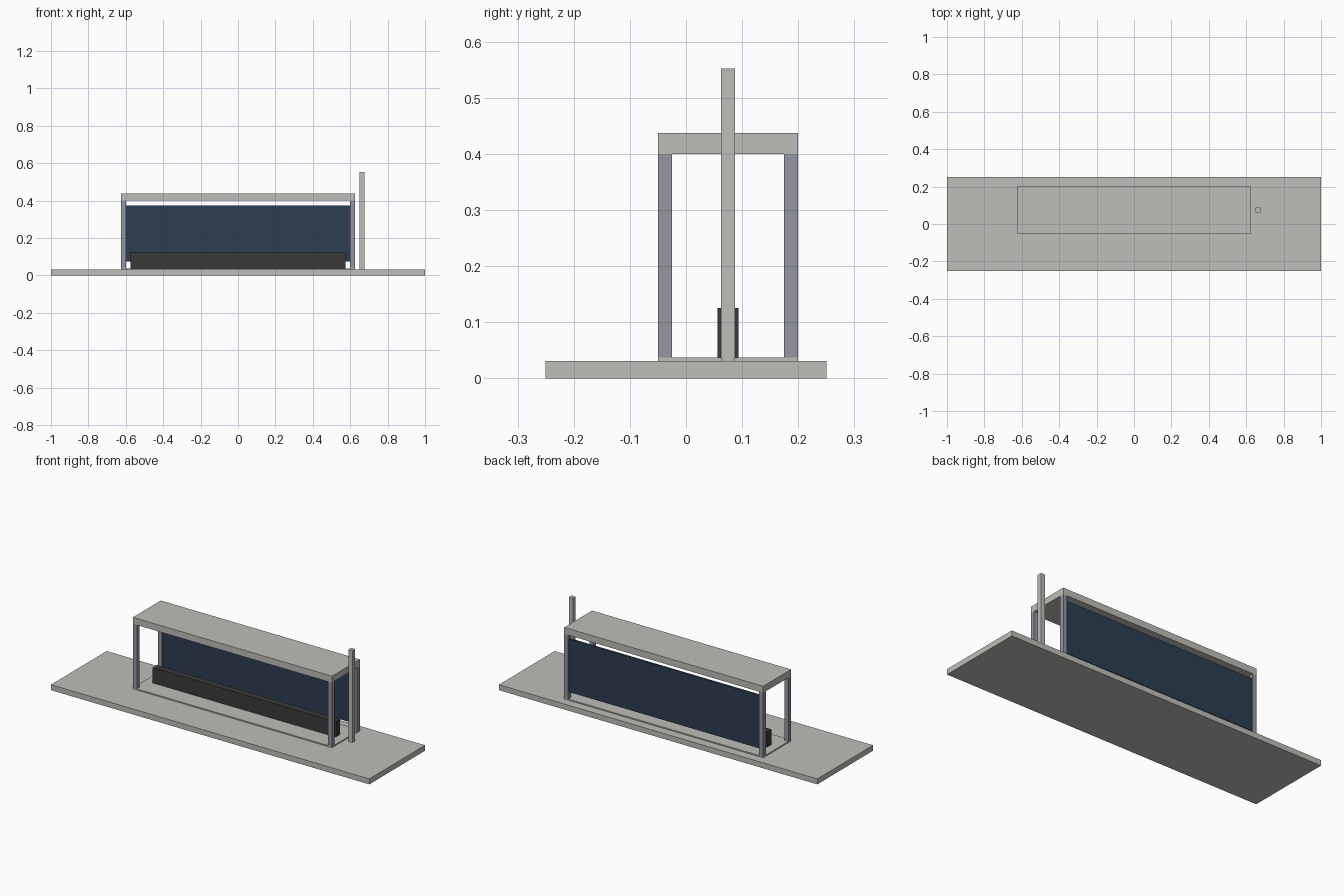
import bpy

cube = bpy.data.objects.get("Cube")
if cube:
    bpy.data.objects.remove(cube, do_unlink=True)


def material(name, r, g, b):
    mat = bpy.data.materials.new(name)
    mat.use_nodes = True
    mat.diffuse_color = (r, g, b, 1)
    mat.node_tree.nodes["Principled BSDF"].inputs["Base Color"].default_value = (r, g, b, 1)
    return mat


concrete = material("concrete grey", 0.51, 0.51, 0.48)
steel = material("steel grey", 0.30, 0.305, 0.365)
navy = material("navy blue", 0.025, 0.048, 0.08)
charcoal = material("charcoal", 0.042, 0.042, 0.042)


def box(name, xs, ys, zs, mat):
    """Box spanning the given (low, high) range on each axis."""
    spans = (xs, ys, zs)
    bpy.ops.mesh.primitive_cube_add(size=1, location=[(a + b) / 2 for a, b in spans])
    obj = bpy.context.object
    obj.name = name
    obj.scale = [b - a for a, b in spans]
    bpy.ops.object.transform_apply(location=False, rotation=False, scale=True)
    obj.data.materials.append(mat)
    return obj


GROUND = 0.031
FLOOR = 0.0375
ROOF = 0.40
HALF = 0.625
POST = 0.025
FRONT, BACK = -0.05, 0.20

# Platform and the thin floor slab of the shelter
box("platform", (-1, 1), (-0.25, 0.25), (0, GROUND), concrete)
box("floor_slab", (-HALF, HALF), (FRONT, BACK), (GROUND, FLOOR), concrete)

# Flat roof
box("roof", (-HALF, HALF), (FRONT, BACK), (ROOF, 0.4375), concrete)

# Four corner posts
for side, x in (("right", -HALF), ("left", HALF - POST)):
    for end, y in (("front", FRONT), ("back", BACK - POST)):
        box(f"{end}_{side}_post", (x, x + POST), (y, y + POST), (FLOOR, ROOF), steel)

# Back wall panel hung between the rear posts
box("back_panel", (POST - HALF, HALF - POST), (0.181, 0.194), (0.075, 0.375), navy)

# Long solid bench
box("bench", (-0.575, 0.575), (0.056, 0.094), (FLOOR, 0.125), charcoal)

# Sign pole beside the shelter
box("sign_pole", (0.65, 0.675), (0.0625, 0.0875), (GROUND, 0.5525), concrete)
